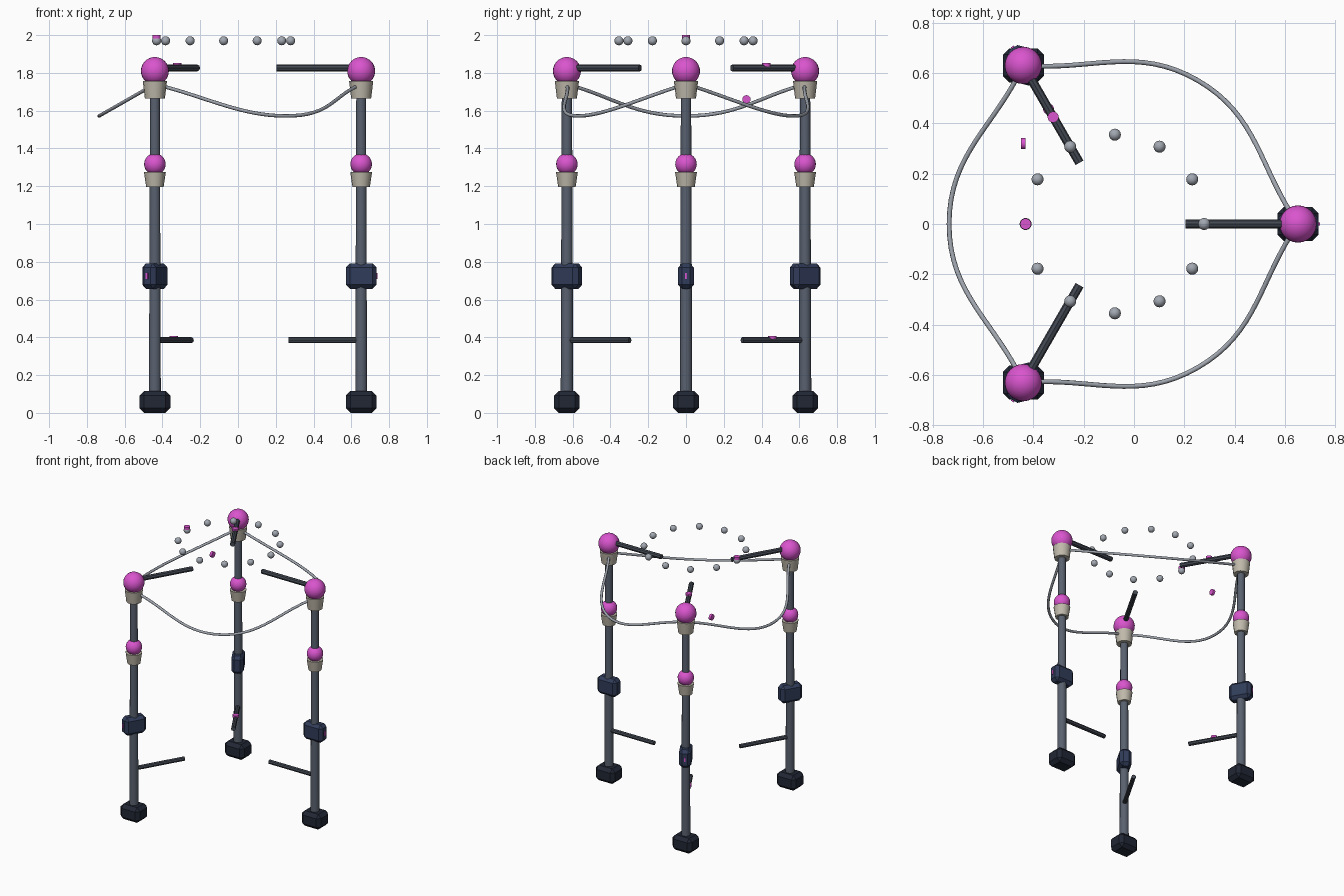
import bpy, bmesh
from math import sin, cos, pi
from mathutils import Vector, Matrix

if "Cube" in bpy.data.objects:
    bpy.data.objects.remove(bpy.data.objects["Cube"])

CX, R = -0.076, 0.728          # layout centre and post circle


def mat(name, rgb):
    m = bpy.data.materials.new(name)
    m.diffuse_color = (*rgb, 1)
    m.use_nodes = True
    m.node_tree.nodes["Principled BSDF"].inputs["Base Color"].default_value = m.diffuse_color
    return m


SLATE = mat("slate", (0.10, 0.12, 0.16))
DARK = mat("dark", (0.055, 0.065, 0.085))
NAVY = mat("navy", (0.03, 0.045, 0.10))
FOOT = mat("foot_dark", (0.015, 0.02, 0.035))
CREAM = mat("cream", (0.53, 0.49, 0.41))
PINK = mat("magenta", (0.70, 0.09, 0.62))
STEEL = mat("steel", (0.36, 0.39, 0.44))


def finish(name, bm, m, matrix, smooth=None):
    me = bpy.data.meshes.new(name)
    bm.to_mesh(me)
    bm.free()
    ob = bpy.data.objects.new(name, me)
    bpy.context.collection.objects.link(ob)
    ob.matrix_world = matrix
    me.materials.append(m)
    if smooth:
        bpy.ops.object.select_all(action='DESELECT')
        ob.select_set(True)
        bpy.context.view_layer.objects.active = ob
        bpy.ops.object.shade_smooth_by_angle(angle=smooth)
    return ob


def box(name, loc, size, m, bevel=0.0, yaw=0.0):
    bm = bmesh.new()
    bmesh.ops.create_cube(bm, size=1)
    bmesh.ops.scale(bm, vec=size, verts=bm.verts)
    if bevel:
        bmesh.ops.bevel(bm, geom=bm.edges[:], offset=bevel, segments=1, affect='EDGES')
    return finish(name, bm, m, Matrix.Translation(loc) @ Matrix.Rotation(yaw, 4, 'Z'))


def rod(name, a, b, r1, r2, sides, m, smooth=None):
    a, b = Vector(a), Vector(b)
    bm = bmesh.new()
    bmesh.ops.create_cone(bm, cap_ends=True, segments=sides, radius1=r1, radius2=r2,
                          depth=(b - a).length)
    rot = (b - a).to_track_quat('Z', 'Y').to_matrix().to_4x4()
    return finish(name, bm, m, Matrix.Translation((a + b) / 2) @ rot, smooth)


def ball(name, loc, r, m, u=24, v=16):
    bm = bmesh.new()
    bmesh.ops.create_uvsphere(bm, u_segments=u, v_segments=v, radius=r)
    return finish(name, bm, m, Matrix.Translation(loc), pi / 3)


def disc(name, loc, axis=(0, 0, 1)):
    loc, h = Vector(loc), Vector(axis) * 0.009
    return rod(name, loc - h, loc + h, 0.022, 0.022, 16, PINK, pi / 6)


def polar(r, ang, z):
    return (CX + r * cos(ang), r * sin(ang), z)


# three posts with feet, control boxes, knobs and inward arms
for i in range(3):
    a = i * 2 * pi / 3
    n = f"_{i + 1}"
    box("foot" + n, polar(R, a, 0.058), (0.163, 0.135, 0.116), FOOT, 0.025)
    rod("post" + n, polar(R, a, 0.08), polar(R, a, 1.74), 0.033, 0.027, 10, SLATE, pi / 4.5)
    box("control_box" + n, polar(R, a, 0.724), (0.163, 0.085, 0.135), NAVY, 0.022, a)
    box("box_light" + n, polar(R + 0.082, a, 0.725), (0.01, 0.013, 0.032), PINK, 0, a)
    rod("lower_arm" + n, polar(R, a, 0.385), polar(R - 0.385, a, 0.385), 0.016, 0.016, 8, DARK)
    rod("upper_arm" + n, polar(R, a, 1.826), polar(R - 0.447, a, 1.826), 0.018, 0.018, 8, DARK)
    # cup and ball knobs
    rod("lower_cup" + n, polar(R, a, 1.195), polar(R, a, 1.276), 0.046, 0.058, 16, CREAM, pi / 6)
    ball("lower_knob" + n, polar(R, a, 1.317), 0.057, PINK)
    rod("upper_cup" + n, polar(R, a, 1.665), polar(R, a, 1.757), 0.053, 0.064, 16, CREAM, pi / 6)
    ball("upper_knob" + n, polar(R, a, 1.81), 0.074, PINK)

    # sagging cable to the next post
    cu = bpy.data.curves.new("cable" + n, 'CURVE')
    cu.dimensions = '3D'
    cu.bevel_depth = 0.0095
    cu.bevel_resolution = 2
    cu.use_fill_caps = True
    sp = cu.splines.new('BEZIER')
    sp.bezier_points.add(2)
    pts = [polar(R, a, 1.74), polar(0.659, a + pi / 3, 1.572), polar(R, a + 2 * pi / 3, 1.74)]
    for bp, p in zip(sp.bezier_points, pts):
        bp.co = p
        bp.handle_left_type = bp.handle_right_type = 'AUTO'
    sp.resolution_u = 16
    cu.materials.append(STEEL)
    bpy.context.collection.objects.link(bpy.data.objects.new("cable" + n, cu))

# floating ring of beads
for k in range(12):
    ball(f"bead_{k + 1}", polar(0.355, k * pi / 6, 1.97), 0.024, STEEL, 16, 10)

# small marker discs
disc("bead_marker", polar(0.355, pi, 1.991))
disc("upper_arm_marker", polar(R - 0.237, 2 * pi / 3, 1.844))
disc("lower_arm_marker", polar(R - 0.20, 2 * pi / 3, 0.399))
disc("cable_marker", (-0.44, 0.32, 1.66), (1, 0, 0))
